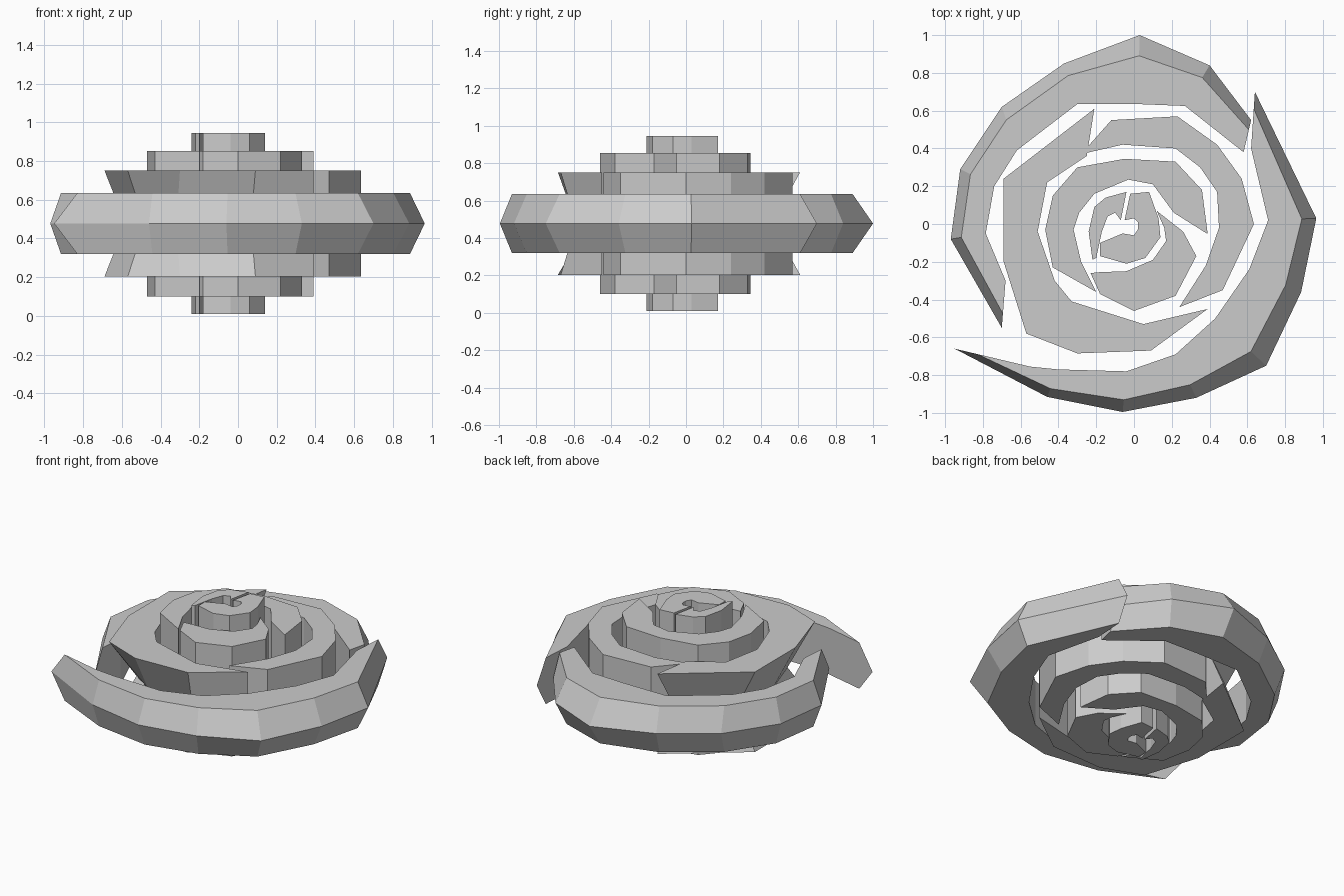
import bpy, bmesh
from mathutils import Vector

MID = 0.477


def arm(name, outer, inner, half, edge=0.0, waist=0.0):
    """Curved blade: paired outer/inner plan stations, half height, and how far
    the outer rim (edge) and outer mid line (waist) are pulled towards the inside."""
    bm = bmesh.new()
    rings = []
    for o, i in zip(outer, inner):
        o, i = Vector(o), Vector(i)
        rim, mid = o.lerp(i, edge), o.lerp(i, waist)
        section = [(rim, half), (mid, 0), (rim, -half), (i, -half), (i, half)]
        rings.append([bm.verts.new((p.x, p.y, MID + h)) for p, h in section])
    for a, b in zip(rings, rings[1:]):
        for k in range(5):
            n = (k + 1) % 5
            bm.faces.new((a[k], a[n], b[n], b[k]))
    bm.faces.new(rings[0][::-1])
    bm.faces.new(rings[-1])
    bmesh.ops.remove_doubles(bm, verts=bm.verts, dist=0.0005)
    bmesh.ops.recalc_face_normals(bm, faces=bm.faces)
    me = bpy.data.meshes.new(name)
    bm.to_mesh(me)
    bm.free()
    ob = bpy.data.objects.new(name, me)
    bpy.context.collection.objects.link(ob)
    return ob


# Two outer blades with a ridge around the rim
arm("outer_blade_right",
    [(-.95, -.66), (-.46, -.915), (-.06, -.995), (.33, -.92), (.70, -.75),
     (.885, -.36), (.965, .03), (.64, .70)],
    [(-.55, -.755), (-.40, -.77), (-.04, -.78), (.22, -.69), (.43, -.50),
     (.61, -.24), (.71, .02), (.62, .40)], .158, edge=.3)
arm("outer_blade_left",
    [(-.70, -.55), (-.97, -.08), (-.92, .29), (-.70, .62), (-.37, .85),
     (.03, 1.0), (.40, .84), (.62, .55)],
    [(-.68, -.30), (-.785, -.05), (-.74, .20), (-.62, .39), (-.30, .635),
     (.02, .635), (.27, .625), (.58, .38)], .158, edge=.3)

# Second layer: a grooved blade and a straight-walled blade
arm("middle_blade_left",
    [(-.21, .61), (-.69, .24), (-.69, -.20), (-.57, -.58), (-.30, -.685),
     (.09, -.67), (.39, -.45)],
    [(-.25, .36), (-.46, .22), (-.51, -.04), (-.42, -.30), (-.33, -.41),
     (.05, -.53), (.39, -.45)], .274, waist=.6)
arm("middle_blade_right",
    [(-.28, .37), (-.12, .55), (.23, .57), (.44, .42), (.57, .24), (.635, 0),
     (.47, -.35), (.24, -.44)],
    [(-.28, .37), (-.06, .42), (.22, .40), (.35, .30), (.44, .17), (.45, -.02),
     (.38, -.22), (.24, -.44)], .274)

# Third layer
arm("inner_blade_upper",
    [(-.20, -.36), (-.43, -.23), (-.47, -.03), (-.43, .15), (-.30, .30),
     (-.05, .345), (.22, .33), (.36, .18), (.39, -.05)],
    [(-.20, -.36), (-.28, -.20), (-.32, -.03), (-.29, .06), (-.21, .16),
     (-.03, .235), (.10, .21), (.21, .06), (.385, -.05)], .376)
arm("inner_blade_lower",
    [(-.23, -.26), (-.18, -.37), (0, -.46), (.22, -.38), (.33, -.17),
     (.26, -.04), (.12, .07)],
    [(-.23, -.26), (-.18, -.255), (-.04, -.25), (.10, -.19), (.17, -.09),
     (.16, -.02), (.12, .07)], .376)

# Core hooks
arm("core_hook_left",
    [(-.22, -.19), (-.24, -.04), (-.21, .09), (-.15, .14), (-.04, .17)],
    [(-.20, -.18), (-.17, -.04), (-.14, .04), (-.10, .06), (-.07, .02)], .468)
arm("core_hook_right",
    [(-.18, -.17), (-.04, -.21), (.06, -.18), (.14, -.07), (.13, .03),
     (.08, .17), (-.02, .16)],
    [(-.18, -.10), (-.06, -.05), (0, -.06), (.02, -.03), (.02, .01),
     (0, .03), (-.05, .02)], .468)
